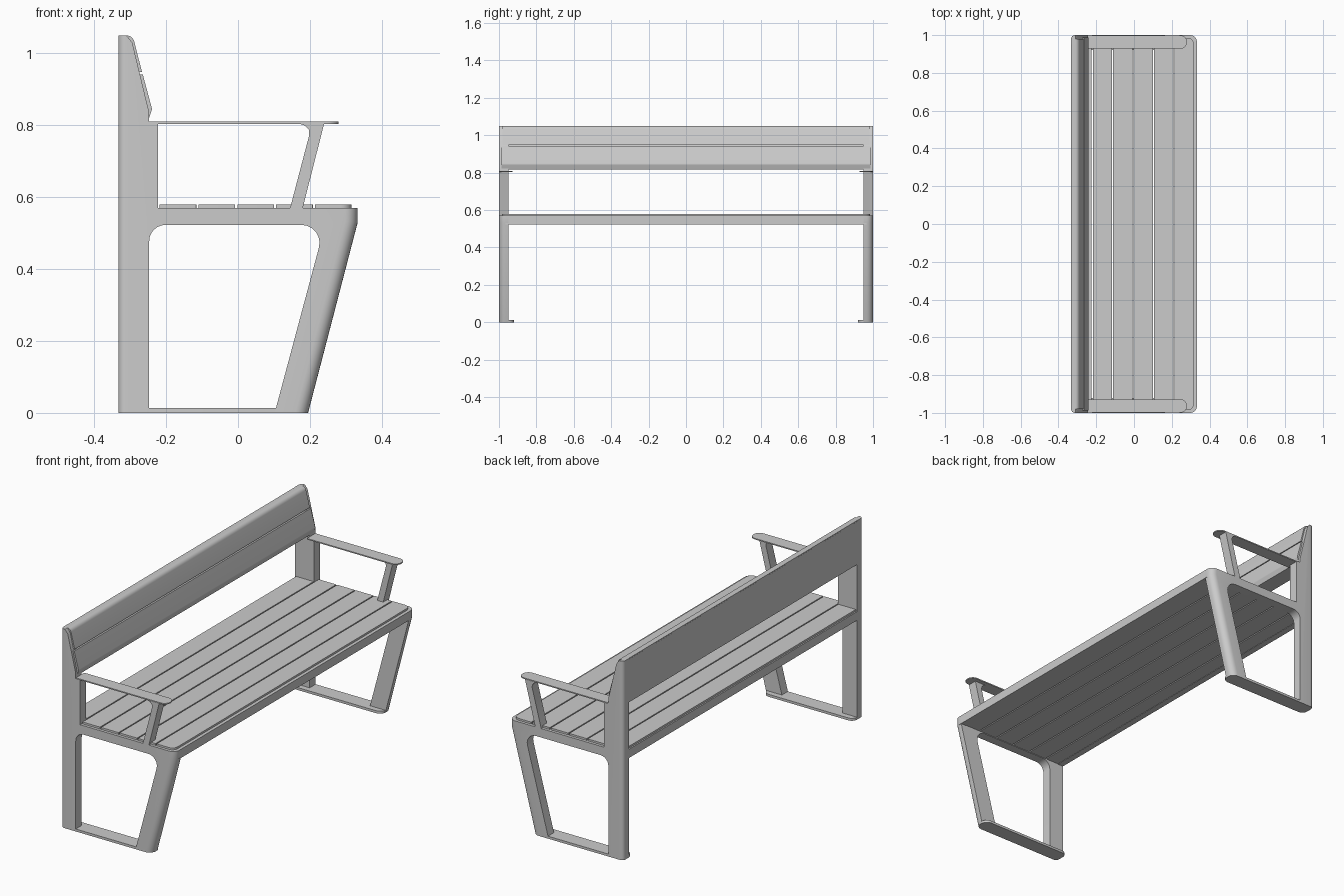
import bpy, bmesh, math
from mathutils import Vector

cube = bpy.data.objects.get("Cube")
if cube:
    bpy.data.objects.remove(cube, do_unlink=True)

metal = bpy.data.materials.new("grey_paint")
metal.use_nodes = True
GREY = (0.6, 0.6, 0.6, 1)
metal.diffuse_color = GREY
metal.node_tree.nodes["Principled BSDF"].inputs["Base Color"].default_value = GREY


def rounded(points):
    """Outline from (a, b) or (a, b, radius) corners."""
    out = []
    n = len(points)
    for i, p in enumerate(points):
        c = Vector(p[:2])
        if len(p) == 2:
            out.append(c)
            continue
        u = (Vector(points[i - 1][:2]) - c).normalized()
        v = (Vector(points[(i + 1) % n][:2]) - c).normalized()
        half = u.angle(v) / 2
        mid = c + (u + v).normalized() * p[2] / math.sin(half)
        start = c + u * p[2] / math.tan(half) - mid
        sweep = start.angle_signed(c + v * p[2] / math.tan(half) - mid)
        for k in range(7):
            a = -sweep * k / 6
            out.append(mid + Vector((start.x * math.cos(a) - start.y * math.sin(a),
                                     start.x * math.sin(a) + start.y * math.cos(a))))
    return out


def prism(name, points, low, high, upright=True, bevels=()):
    """Extrude an xz outline along y, or an xy outline along z."""
    bm = bmesh.new()
    place = (lambda p, d: (p.x, d, p.y)) if upright else (lambda p, d: (p.x, p.y, d))
    face = bm.faces.new([bm.verts.new(place(p, low)) for p in rounded(points)])
    move = (0, high - low, 0) if upright else (0, 0, high - low)
    new = bmesh.ops.extrude_face_region(bm, geom=[face])["geom"]
    bmesh.ops.translate(bm, vec=move, verts=[g for g in new if isinstance(g, bmesh.types.BMVert)])
    for test, size in bevels:
        edges = [e for e in bm.edges if all(test(v.co) for v in e.verts)]
        bmesh.ops.bevel(bm, geom=edges, offset=size, segments=6, profile=0.5, affect='EDGES')
    bmesh.ops.recalc_face_normals(bm, faces=bm.faces[:])
    mesh = bpy.data.meshes.new(name)
    bm.to_mesh(mesh)
    bm.free()
    mesh.materials.append(metal)
    ob = bpy.data.objects.new(name, mesh)
    bpy.context.collection.objects.link(ob)
    bpy.ops.object.select_all(action='DESELECT')
    ob.select_set(True)
    bpy.context.view_layer.objects.active = ob
    bpy.ops.object.shade_smooth_by_angle(angle=math.radians(30))
    return ob


# End frame: rear post, seat rail, raked front leg and arm support in one outline
FRAME = [(-0.333, 0), (-0.247, 0), (-0.247, 0.523, 0.045), (0.242, 0.523, 0.05),
         (0.102, 0), (0.195, 0), (0.333, 0.53), (0.333, 0.57), (0.18, 0.57),
         (0.24, 0.806), (0.165, 0.806), (0.185, 0.8), (0.197, 0.788), (0.198, 0.772),
         (0.145, 0.57), (-0.222, 0.57), (-0.222, 0.806), (-0.247, 0.806),
         (-0.247, 0.835), (-0.294, 1.03), (-0.31, 1.05), (-0.333, 1.05)]
FOOT = [(-0.333, 0.92, 0.03), (0.195, 0.92, 0.035), (0.195, 1.0, 0.035), (-0.333, 1.0, 0.02)]
ARM = [(-0.247, 0.928), (0.28, 0.928, 0.033), (0.28, 0.998, 0.033), (-0.247, 0.998)]


def is_outer(co):
    return abs(co.y) > 0.995


def leg_front(co):
    return is_outer(co) and co.z < 0.575 and co.x > 0.19 + co.z * 0.25


def post_back(co):
    return is_outer(co) and co.x < -0.332


for side, s in (("left", 1), ("right", -1)):
    low, high = sorted((0.95 * s, 1.0 * s))
    prism(side + "_end_frame", FRAME, low, high,
          bevels=[(leg_front, 0.035), (post_back, 0.02)])
    for part, outline, z0, z1 in (("foot_plate", FOOT, 0, 0.013), ("armrest", ARM, 0.804, 0.81)):
        flipped = [(p[0], p[1] * s, *p[2:]) for p in outline]
        prism(f"{side}_{part}", flipped, z0, z1, upright=False)

# Seat slats, the front one with rounded corners
for i in range(6):
    x0 = -0.326 + i * 0.108
    x1 = x0 + 0.102
    r = 0.03 if i == 5 else 0.001
    prism(f"seat_slat_{i + 1}", [(x0, -0.985), (x1, -0.985, r), (x1, 0.985, r), (x0, 0.985)],
          0.526, 0.58, upright=False)

# Rails along the front and rear of the seat
for name, x0, x1 in (("front_rail", 0.3, 0.333), ("rear_rail", -0.333, -0.3)):
    prism(name, [(x0, 0.524), (x1, 0.524), (x1, 0.57), (x0, 0.57)], -0.965, 0.965)

# Backrest: wedge body behind two sloping slats
prism("backrest_body", [(-0.333, 0.818), (-0.256, 0.818), (-0.303, 1.03), (-0.333, 1.045)],
      -0.975, 0.975)
prism("backrest_lower_slat", [(-0.266, 0.818), (-0.248, 0.818), (-0.239, 0.845, 0.015),
                              (-0.265, 0.942), (-0.29, 0.942)], -0.987, 0.987)
prism("backrest_upper_slat", [(-0.29, 0.948), (-0.267, 0.948), (-0.293, 1.05, 0.022),
                              (-0.332, 1.05), (-0.332, 1.035)], -0.98, 0.98)
